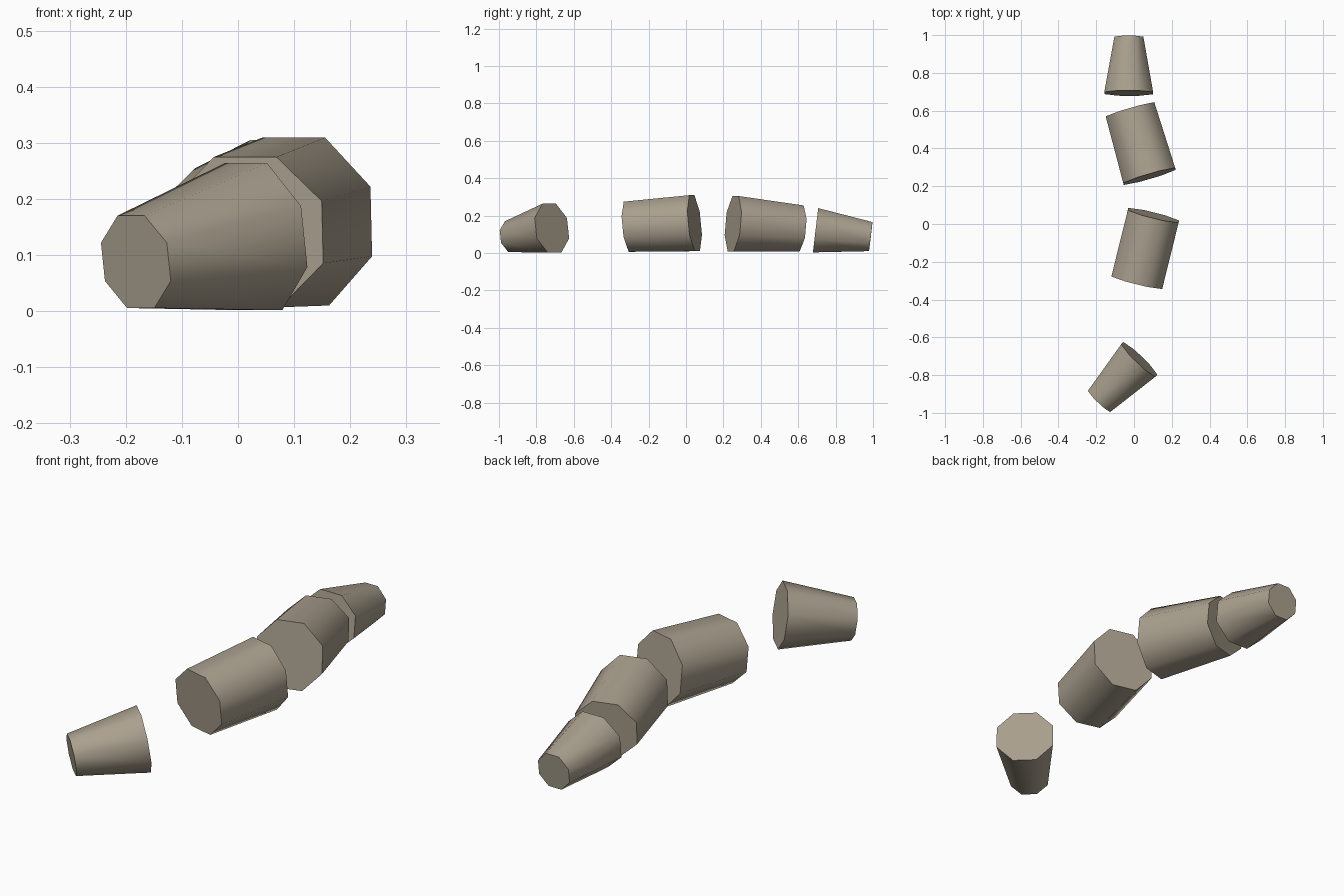
import bpy, bmesh, math
from mathutils import Vector

if "Cube" in bpy.data.objects:
    bpy.data.objects.remove(bpy.data.objects["Cube"])

SIDES = 8
stone = bpy.data.materials.new("warm_stone")
stone.diffuse_color = (0.40, 0.35, 0.27, 1)
stone.use_nodes = True
stone.node_tree.nodes["Principled BSDF"].inputs["Base Color"].default_value = stone.diffuse_color


def block(name, big, small, lean):
    """Tapered octagonal block; each end is (centre, half-width radius, height radius)."""
    bm = bmesh.new()
    axis = Vector(small[0]) - Vector(big[0])
    axis.z = 0
    axis.normalize()
    side = Vector((-axis.y, axis.x, 0))
    up = Vector((0, 0, 1)) + axis * lean      # end caps lean toward the thin end
    rings = []
    for centre, rw, rh in (big, small):
        ring = []
        for i in range(SIDES):
            a = 2 * math.pi * (i + 0.5) / SIDES
            ring.append(bm.verts.new(Vector(centre) + side * rw * math.cos(a) + up * rh * math.sin(a)))
        rings.append(ring)
    for i in range(SIDES):
        j = (i + 1) % SIDES
        bm.faces.new((rings[0][i], rings[0][j], rings[1][j], rings[1][i]))
    for ring in rings:
        bm.faces.new(ring)
    bmesh.ops.recalc_face_normals(bm, faces=bm.faces)
    # smooth sides, crisp end caps
    for f in bm.faces:
        f.smooth = len(f.verts) == 4
    for e in bm.edges:
        e.smooth = all(len(f.verts) == 4 for f in e.link_faces)
    me = bpy.data.meshes.new(name)
    bm.to_mesh(me)
    bm.free()
    me.materials.append(stone)
    ob = bpy.data.objects.new(name, me)
    bpy.context.collection.objects.link(ob)


# Four separate blocks in a curved row, front to back
block("front_block", ((0.028, -0.717, 0.133), 0.135, 0.142),
      ((-0.182, -0.936, 0.088), 0.088, 0.089), 0.15)
block("middle_front_block", ((0.103, 0.046, 0.16), 0.150, 0.162),
      ((0.016, -0.306, 0.141), 0.150, 0.145), 0.10)
block("middle_back_block", ((0.082, 0.252, 0.157), 0.155, 0.160),
      ((-0.02, 0.603, 0.132), 0.145, 0.133), 0.09)
block("back_block", ((-0.028, 0.693, 0.122), 0.140, 0.128),
      ((-0.027, 0.988, 0.088), 0.083, 0.084), 0.12)
